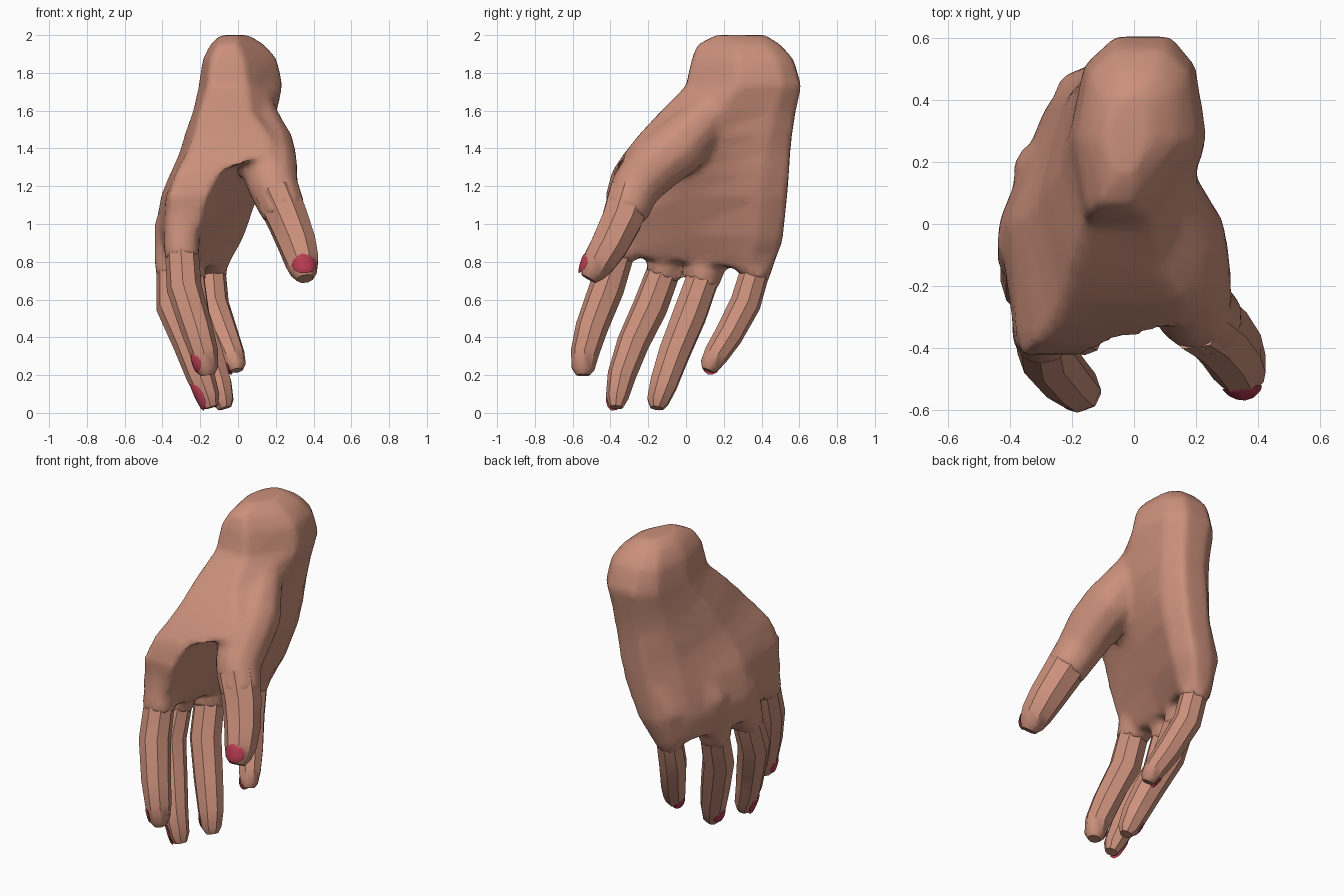
import bpy, bmesh, math
from mathutils import Vector

cube = bpy.data.objects.get("Cube")
if cube:
    bpy.data.objects.remove(cube, do_unlink=True)


def material(name, rgb):
    m = bpy.data.materials.new(name)
    m.use_nodes = True
    m.diffuse_color = (*rgb, 1)
    bsdf = next(n for n in m.node_tree.nodes if n.type == 'BSDF_PRINCIPLED')
    bsdf.inputs["Base Color"].default_value = (*rgb, 1)
    bsdf.inputs["Roughness"].default_value = 0.7
    return m


skin = material("skin", (0.60, 0.28, 0.20))
varnish = material("red nail varnish", (0.47, 0.045, 0.08))


def loft(bm, rings):
    """Bridge equal-sized rings of points and cap both ends."""
    loops = [[bm.verts.new(p) for p in ring] for ring in rings]
    n = len(loops[0])
    for a, b in zip(loops, loops[1:]):
        for i in range(n):
            j = (i + 1) % n
            bm.faces.new((a[i], a[j], b[j], b[i]))
    bm.faces.new(loops[0][::-1])
    bm.faces.new(loops[-1])


def frames(path, dorsal):
    """Centre, radius, side and back-of-finger direction along a path."""
    out = []
    for i, p in enumerate(path):
        a = Vector(path[max(i - 1, 0)][:3])
        b = Vector(path[min(i + 1, len(path) - 1)][:3])
        t = (b - a).normalized()
        n = (dorsal - t * dorsal.dot(t)).normalized()
        out.append((Vector(p[:3]), p[3], t.cross(n), n))
    return out


def tube_rings(path, dorsal, sides=8):
    rings = []
    angles = [2 * math.pi * (k + 0.5) / sides for k in range(sides)]
    for c, r, b, n in frames(path, dorsal):
        rings.append([c + (b * math.cos(a) + n * math.sin(a)) * r * 1.04 for a in angles])
    return rings


def make_object(name, bm, mat, angle=30):
    bmesh.ops.recalc_face_normals(bm, faces=bm.faces)
    me = bpy.data.meshes.new(name)
    bm.to_mesh(me)
    bm.free()
    ob = bpy.data.objects.new(name, me)
    bpy.context.collection.objects.link(ob)
    finish(ob, mat, angle)
    return ob


def finish(ob, mat, angle):
    ob.data.materials.clear()
    ob.data.materials.append(mat)
    bpy.ops.object.select_all(action='DESELECT')
    ob.select_set(True)
    bpy.context.view_layer.objects.active = ob
    bpy.ops.object.shade_smooth_by_angle(angle=math.radians(angle))


# Every finger shares one taper from knuckle to tip
TAPER = (1.06, 1, .93, .86, .76, .60, .37)


def finger(base, *points):
    return [(*p, base * t) for p, t in zip(points, TAPER[-len(points):])]


index = finger(.096, (-.285, -.31, 1.13), (-.30, -.345, .90), (-.285, -.42, .66),
               (-.22, -.50, .45), (-.18, -.535, .32), (-.165, -.545, .23), (-.16, -.545, .20))
middle = finger(.096, (-.34, -.05, 1.0), (-.345, -.10, .80), (-.34, -.19, .56),
                (-.26, -.28, .37), (-.20, -.34, .20), (-.155, -.365, .08), (-.14, -.37, .03))
ring = finger(.097, (-.29, .17, 1.0), (-.27, .11, .77), (-.24, .02, .52),
              (-.16, -.065, .31), (-.105, -.12, .15), (-.08, -.15, .06), (-.07, -.155, .025))
little = finger(.085, (-.17, .41, .97), (-.145, .375, .78), (-.13, .315, .58),
                (-.07, .225, .41), (-.03, .16, .31), (-.01, .125, .25), (-.005, .115, .225))
thumb = finger(.118, (.20, -.29, 1.17), (.265, -.34, 1.02), (.315, -.405, .89),
               (.34, -.46, .80), (.35, -.495, .745), (.355, -.515, .71))

# Path, nail direction, nail position and half length
THUMB_BACK = Vector((0.1, -1, 0.1))
FINGERS = {
    "index_finger": (index, Vector((-1, -.35, 0)), 0.55, 0.052),
    "middle_finger": (middle, Vector((-1, -.3, 0)), 0.85, 0.08),
    "ring_finger": (ring, Vector((-1, .1, 0)), 0.55, 0.048),
    "little_finger": (little, Vector((-1, .3, 0)), 0.95, 0.04),
    "thumb": (thumb, THUMB_BACK, 0.85, 0.055),
}

# Palm and wrist: z, front y, back y, then x around the section
# (four points over the back of the hand, four back across the palm)
SECTIONS = [
    (2.00, .16, .42, -.07, -.10, -.07, -.02, .03, .05, .06, .00),
    (1.95, .06, .50, -.11, -.15, -.12, -.05, .07, .13, .14, .00),
    (1.87, .03, .57, -.15, -.19, -.15, -.06, .10, .18, .21, .03),
    (1.73, .00, .61, -.16, -.21, -.16, -.06, .12, .20, .24, .05),
    (1.60, -.13, .58, -.20, -.24, -.17, -.06, .11, .18, .21, .07),
    (1.47, -.25, .56, -.23, -.285, -.19, -.06, .10, .17, .17, .17),
    (1.37, -.33, .55, -.27, -.315, -.21, -.08, .09, .15, .12, .17),
    (1.28, -.39, .545, -.32, -.355, -.22, -.09, .08, .14, .07, -.09),
    (1.15, -.425, .535, -.365, -.41, -.25, -.11, .06, .11, .00, -.16),
    (.95, -.41, .51, -.38, -.44, -.29, -.16, -.02, .03, -.11, -.20),
    (.79, -.33, .45, -.36, -.41, -.28, -.20, -.08, -.06, -.20, -.25),
]
STEPS = (0, .45, .85, 1, 1, .85, .45, 0)

bm = bmesh.new()
rings = []
for z, yf, yb, *xs in SECTIONS:
    tilt = 0.08 if z < 1 else 0
    rings.append([(x, yf + (yb - yf) * t, z + tilt * (0.5 - t))
                  for x, t in zip(xs, STEPS)])
loft(bm, rings)

# Thumb muscle
loft(bm, tube_rings([(.05, .22, 1.70, .10), (.10, .09, 1.55, .12),
                     (.14, -.04, 1.41, .155), (.165, -.17, 1.31, .15),
                     (.19, -.27, 1.19, .13), (.25, -.325, 1.05, .117)],
                    THUMB_BACK, 10))

# Knuckles that carry the four fingers
for name, (path, dorsal, _, _) in FINGERS.items():
    if name != "thumb":
        x, y, z, r = path[0]
        end = [a + (b - a) * 0.35 for a, b in zip(path[1], path[2])]
        loft(bm, tube_rings([(x + .05, y + .05, z + .16, r * .6),
                             path[0], path[1], end], dorsal, 10))

# Fuse the palm shapes into one soft skin
palm = make_object("palm_and_wrist", bm, skin)
fuse = palm.modifiers.new("fuse", 'REMESH')
fuse.mode = 'VOXEL'
fuse.voxel_size = 0.02
soften = palm.modifiers.new("soften", 'SMOOTH')
soften.factor = 0.5
soften.iterations = 10
thin = palm.modifiers.new("thin", 'DECIMATE')
thin.ratio = 0.2
for name in ("fuse", "soften", "thin"):
    bpy.ops.object.modifier_apply(modifier=name)
finish(palm, skin, 35)


def add_nail(name, path, dorsal, place, long):
    """Thin domed plate wrapped over the back of the fingertip."""
    (c1, r1, _, n1), (c2, r2, side, n2) = frames(path, dorsal)[-3:-1]
    a, b = c1 + n1 * r1 * 0.97, c2 + n2 * r2 * 0.97
    along = (b - a).normalized()
    up = side.cross(along)
    if up.dot(n2) < 0:
        up.negate()
    centre = a.lerp(b, place)
    wide = r1 * 0.72
    bm = bmesh.new()
    bmesh.ops.create_uvsphere(bm, u_segments=12, v_segments=6, radius=1)
    for v in bm.verts:
        x, y, z = v.co
        v.co = (centre + side * x * wide + along * y * long
                + up * (z * 0.009 - 0.28 * r1 * x * x + 0.002))
    make_object(name, bm, varnish, 40)


for name, (path, dorsal, place, long) in FINGERS.items():
    # Each finger starts a little narrower inside its knuckle
    x, y, z, r = path[1]
    bm = bmesh.new()
    start = path if name == "thumb" else [(x, y, z, r * .88), *path[2:]]
    loft(bm, tube_rings(start, dorsal))
    make_object(name, bm, skin, 38)
    add_nail(name + "_nail", path, dorsal, place, long)
